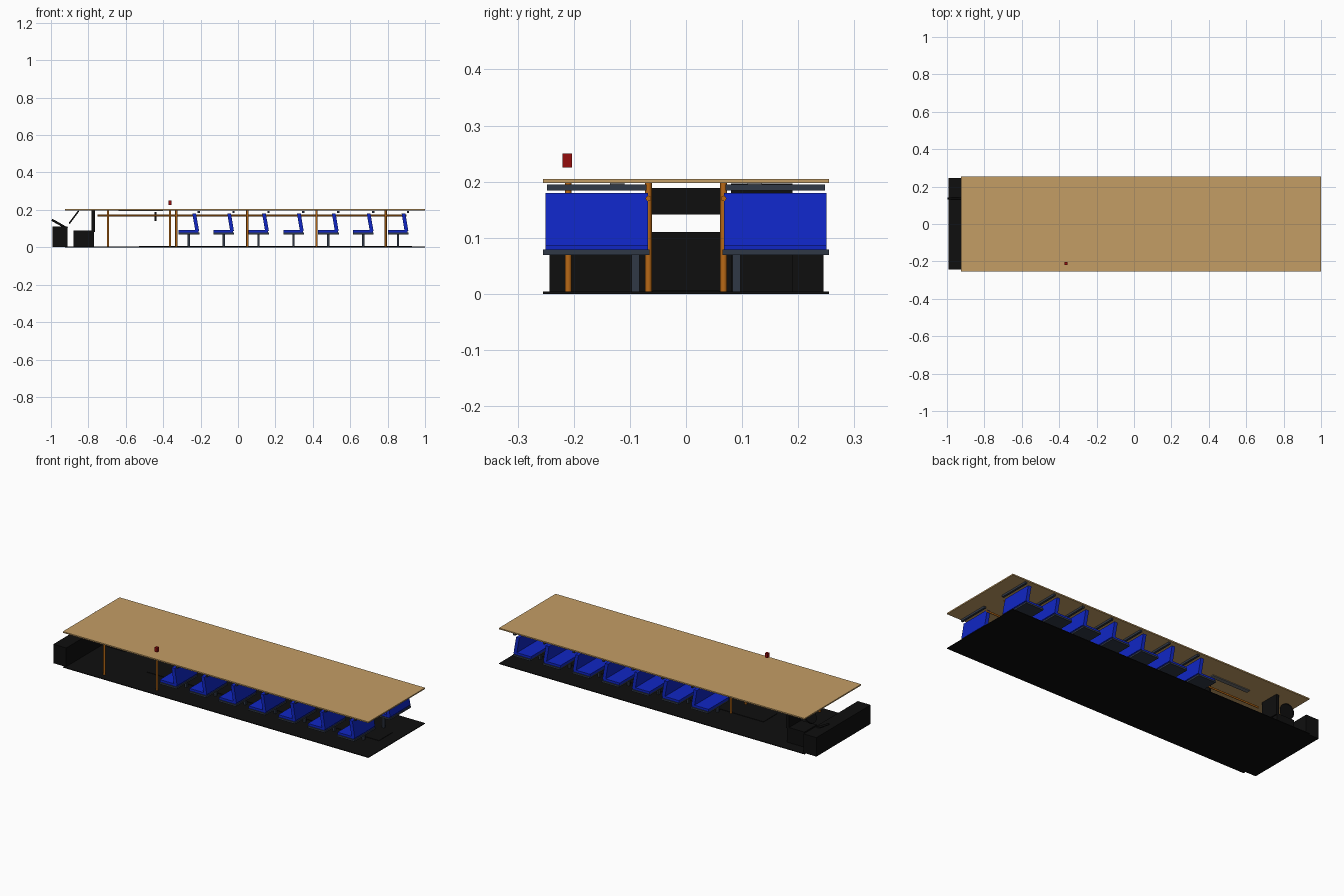
import bpy, math
from mathutils import Vector

if "Cube" in bpy.data.objects:
    bpy.data.objects.remove(bpy.data.objects["Cube"])


def material(name, rgb):
    m = bpy.data.materials.new(name)
    m.diffuse_color = (*rgb, 1)
    m.use_nodes = True
    m.node_tree.nodes["Principled BSDF"].inputs["Base Color"].default_value = m.diffuse_color
    return m


TAN = material("tan ceiling", (0.55, 0.34, 0.13))
BLACK = material("black", (0.0045, 0.0045, 0.0045))
BLUE = material("seat blue", (0.005, 0.019, 0.55))
SLATE = material("dark slate", (0.03, 0.04, 0.062))
ORANGE = material("orange pole", (0.48, 0.14, 0.008))
RED = material("red", (0.30, 0.004, 0.004))
GREY = material("light grey", (0.16, 0.16, 0.16))


def box(name, mat, x, y, z, lean=0.0):
    """Box from (min, max) ranges; lean shifts the top along x."""
    verts = [(a + (lean if c == z[1] else 0), b, c) for a in x for b in y for c in z]
    faces = [(0, 1, 3, 2), (4, 6, 7, 5), (0, 4, 5, 1),
             (2, 3, 7, 6), (0, 2, 6, 4), (1, 5, 7, 3)]
    me = bpy.data.meshes.new(name)
    me.from_pydata(verts, [], faces)
    me.materials.append(mat)
    ob = bpy.data.objects.new(name, me)
    bpy.context.collection.objects.link(ob)
    return ob


def rod(name, mat, a, b, r, sides=12):
    """Cylinder between two points."""
    a, b = Vector(a), Vector(b)
    bpy.ops.mesh.primitive_cylinder_add(vertices=sides, radius=r, depth=(b - a).length,
                                        location=(a + b) / 2)
    ob = bpy.context.object
    ob.name = name
    ob.rotation_euler = (b - a).to_track_quat('Z', 'Y').to_euler()
    ob.data.materials.append(mat)
    bpy.ops.object.shade_smooth_by_angle(angle=math.radians(40))
    return ob


# Shell: floor, aisle mat, ceiling
box("floor", BLACK, (-0.925, 1.0), (-0.255, 0.255), (0, 0.004))
box("aisle_mat", BLACK, (-0.53, 0.93), (-0.06, 0.06), (0.004, 0.006))
box("ceiling", TAN, (-0.925, 1.0), (-0.255, 0.255), (0.198, 0.205))

# Two rows of seven seats, each with a rack bar overhead
for side in (-1, 1):
    def span(a, b):
        return tuple(sorted((side * a, side * b)))
    for i in range(7):
        x = -0.317 + 0.1865 * i
        box("seat_frame", SLATE, (x, x + 0.11), span(0.065, 0.255), (0.069, 0.079))
        box("seat_cushion", BLUE, (x, x + 0.105), span(0.068, 0.25), (0.079, 0.092))
        box("seat_back", BLUE, (x + 0.089, x + 0.109), span(0.068, 0.25),
            (0.086, 0.18), lean=-0.016)
        box("seat_leg", SLATE, (x + 0.048, x + 0.060), span(0.083, 0.097), (0.004, 0.069))
        box("rack_bar", SLATE, (x + 0.101, x + 0.113), span(0.07, 0.248), (0.184, 0.195))

    # Aisle poles, handrail and ceiling light
    for x in (-0.33, 0.05, 0.42, 0.79):
        rod("aisle_pole", ORANGE, (x, side * 0.067, 0.004), (x, side * 0.067, 0.198), 0.006)
    rod("handrail", ORANGE, (-0.75, side * 0.067, 0.17), (0.90, side * 0.067, 0.17), 0.005)
    box("ceiling_light", GREY, (-0.64, -0.40), span(0.11, 0.135), (0.194, 0.198))

# Door poles and the red box above one of them
for x in (-0.695, -0.363):
    rod("door_pole", ORANGE, (x, -0.21, 0.004), (x, -0.21, 0.198), 0.006)
box("red_box", RED, (-0.371, -0.355), (-0.22, -0.203), (0.225, 0.25))

# Hanging display above the aisle
box("display_panel", BLACK, (-0.446, -0.436), (-0.065, 0.065), (0.141, 0.189))

# Driver area: dashboard, seat, steering wheel and column
box("dashboard", BLACK, (-0.993, -0.912), (-0.243, 0.245), (0.002, 0.11))
box("driver_seat_base", BLACK, (-0.88, -0.77), (0.08, 0.19), (0.004, 0.09))
box("driver_seat_back", BLACK, (-0.782, -0.764), (0.08, 0.19), (0.083, 0.197))
rod("steering_column", BLACK, (-0.995, 0.137, 0.147), (-0.912, 0.137, 0.10), 0.006)
center, normal = Vector((-0.877, 0.137, 0.161)), Vector((0.8, 0, -0.6))
rod("steering_wheel", BLACK, center - normal * 0.004, center + normal * 0.004, 0.042, 24)
